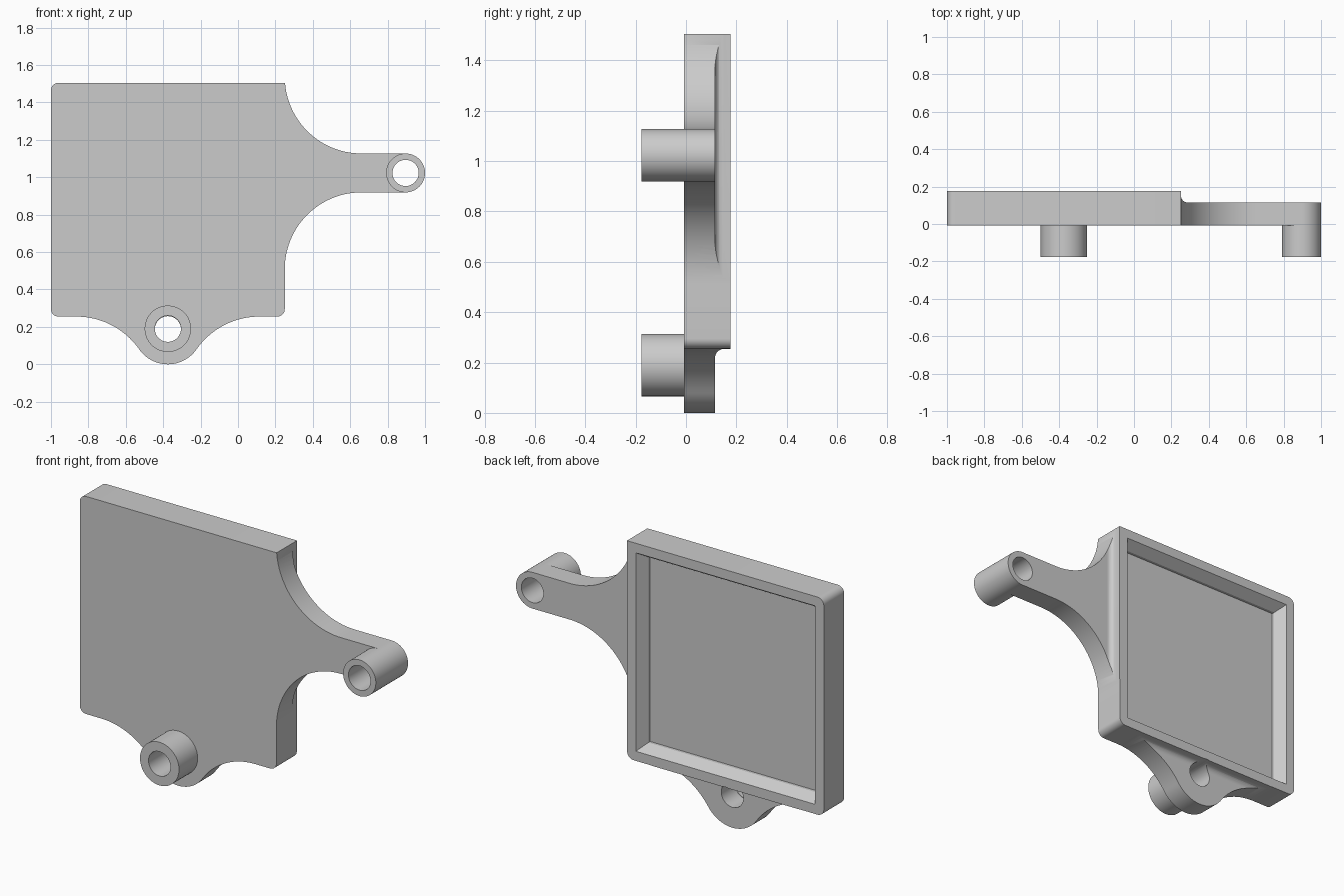
import bpy, bmesh, math

if "Cube" in bpy.data.objects:
    bpy.data.objects.remove(bpy.data.objects["Cube"])

GREY = bpy.data.materials.new("plain grey")
GREY.diffuse_color = (0.6, 0.6, 0.6, 1)
GREY.use_nodes = True
GREY.node_tree.nodes["Principled BSDF"].inputs["Base Color"].default_value = GREY.diffuse_color

FRONT, ARM_BACK, BACK, BOSS_FRONT = -0.008, 0.115, 0.177, -0.177
X0, X1, Z0, Z1 = -1.0, 0.25, 0.255, 1.505      # square plate
ARM = (0.896, 1.023, 0.104)                    # arm end: x, z, radius
TAB = (-0.375, 0.187, 0.187)                   # tab end: x, z, radius
HOLE = 0.07


def arc(cx, cy, r, a0, a1, n=20):
    """Points on an arc, angles in degrees."""
    return [(cx + r * math.cos(math.radians(a0 + (a1 - a0) * i / n)),
             cy + r * math.sin(math.radians(a0 + (a1 - a0) * i / n))) for i in range(n + 1)]


def loft(name, rings):
    """Closed solid through rings of matching 3D points."""
    bm = bmesh.new()
    rows = [[bm.verts.new(p) for p in ring] for ring in rings]
    n = len(rows[0])
    for a, b in zip(rows, rows[1:]):
        for i in range(n):
            bm.faces.new((a[i], a[(i + 1) % n], b[(i + 1) % n], b[i]))
    bm.faces.new(rows[0])
    bm.faces.new(rows[-1])
    bmesh.ops.recalc_face_normals(bm, faces=bm.faces)
    me = bpy.data.meshes.new(name)
    bm.to_mesh(me)
    bm.free()
    me.materials.append(GREY)
    ob = bpy.data.objects.new(name, me)
    bpy.context.collection.objects.link(ob)
    return ob


def along_y(name, pts, y0, y1):
    return loft(name, [[(x, y, z) for x, z in pts] for y in (y0, y1)])


def cut(ob, cutters):
    for c in cutters:
        m = ob.modifiers.new("cut", 'BOOLEAN')
        m.operation, m.solver, m.object = 'DIFFERENCE', 'EXACT', c
    dg = bpy.context.evaluated_depsgraph_get()
    me = bpy.data.meshes.new_from_object(ob.evaluated_get(dg))
    ob.modifiers.clear()
    ob.data = me
    for c in cutters:
        bpy.data.objects.remove(c)


def smooth(ob):
    bpy.ops.object.select_all(action='DESELECT')
    ob.select_set(True)
    bpy.context.view_layer.objects.active = ob
    bpy.ops.object.shade_smooth_by_angle(angle=math.radians(30))


def circle(cx, cz, r, n=64):
    return arc(cx, cz, r, 0, 360, n)[:-1]


# Front outline: plate, flared arm and rounded tab in one loop
R, C = 0.41, 0.04
sx = math.sqrt((R + TAB[2]) ** 2 - (Z0 - R - TAB[1]) ** 2)
tilt = math.degrees(math.atan2(TAB[1] - (Z0 - R), sx))
ax, az, ar = ARM
top = az + ar + R
start = math.degrees(math.asin((top - Z1) / R))
outline = (
    arc(X0 + C, Z0 + C, C, 180, 270, 8)
    + arc(TAB[0] - sx, Z0 - R, R, 90, tilt)
    + arc(TAB[0], TAB[1], TAB[2], 180 + tilt, 360 - tilt, 32)[1:]
    + arc(TAB[0] + sx, Z0 - R, R, 180 - tilt, 90)[1:]
    + arc(X1 - C, Z0 + C, C, 270, 360, 8)
    + arc(X1 + R, az - ar - R, R, 180, 90, 28)
    + arc(ax, az, ar, -90, 90, 32)
    + arc(X1 + R, top, R, 270, 180 + start, 28)
    + arc(X0 + C, Z1 - C, C, 90, 180, 8))
body = along_y("mounting_plate", outline, FRONT, BACK)

# Thin the arm and tab from the back, leaving a fillet against the frame
F = 0.036
xa, zt = X1 + 0.001, Z0 - 0.001
arm_prof = [(xa, 0.4)] + arc(xa + F, ARM_BACK + F, F, 180, 270, 8) + [(1.3, ARM_BACK), (1.3, 0.4)]
arm_cut = loft("arm_cutter", [[(x, y, z) for x, y in arm_prof] for z in (0.3, 1.8)])
tab_prof = [(0.4, zt)] + arc(ARM_BACK + F, zt - F, F, 90, 180, 8) + [(ARM_BACK, -0.3), (0.4, -0.3)]
tab_cut = loft("tab_cutter", [[(x, y, z) for y, z in tab_prof] for x in (-1.2, 0.6)])


# Recessed tray: sloped rim, then a short straight wall down to the floor
def rect(y, inset):
    a, b, c, d = X0 + inset, X1 - inset, Z0 + inset, Z1 - inset
    return [(a, y, c), (b, y, c), (b, y, d), (a, y, d)]


tray = loft("tray_cutter", [rect(BACK + 0.06, 0.018), rect(BACK - 0.06, 0.092), rect(0.1, 0.092)])
holes = [along_y("hole_cutter", circle(x, z, HOLE), -0.5, 0.5)
         for x, z in ((ax, az), (TAB[0], TAB[1]))]
cut(body, [arm_cut, tab_cut, tray] + holes)
smooth(body)

# Hollow bosses standing out in front
for name, x, z, r in (("arm_boss", ax, az, ar), ("tab_boss", TAB[0], TAB[1] + 0.003, 0.124)):
    boss = along_y(name, circle(x, z, r), BOSS_FRONT, FRONT)
    cut(boss, [along_y("bore_cutter", circle(x, z, HOLE), -0.5, 0.5)])
    smooth(boss)
